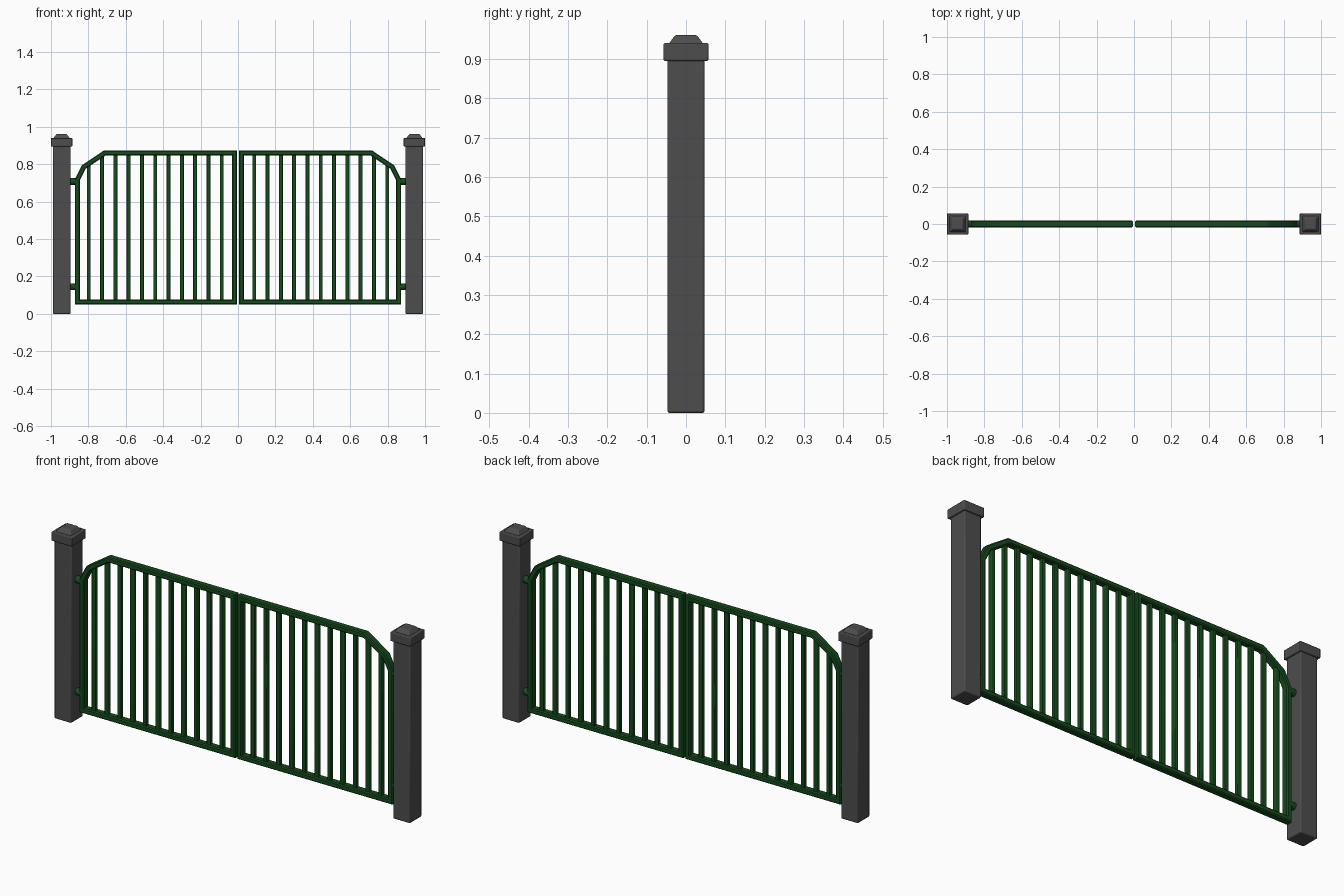
import bpy, bmesh, math
from mathutils import Vector, Matrix

if "Cube" in bpy.data.objects:
    bpy.data.objects.remove(bpy.data.objects["Cube"])

def material(name, rgb):
    m = bpy.data.materials.new(name)
    m.diffuse_color = (*rgb, 1)
    m.use_nodes = True
    m.node_tree.nodes["Principled BSDF"].inputs["Base Color"].default_value = m.diffuse_color
    return m

GREEN = material("dark_green_paint", (0.008, 0.07, 0.012))
GREY = material("dark_grey", (0.075, 0.075, 0.075))

def finish(bm, name, mat, bevel=0.0):
    """Turn a bmesh into an object mirrored across x = 0."""
    bmesh.ops.recalc_face_normals(bm, faces=bm.faces[:])
    me = bpy.data.meshes.new(name)
    bm.to_mesh(me)
    bm.free()
    me.materials.append(mat)
    ob = bpy.data.objects.new(name, me)
    bpy.context.collection.objects.link(ob)
    if bevel:
        b = ob.modifiers.new("bevel", 'BEVEL')
        b.width, b.segments = bevel, 2
    ob.modifiers.new("mirror", 'MIRROR').use_mirror_merge = False
    bpy.ops.object.select_all(action='DESELECT')
    ob.select_set(True)
    bpy.context.view_layer.objects.active = ob
    bpy.ops.object.shade_smooth_by_angle(angle=math.radians(30))
    return ob

def add_box(bm, x, hx, hy, z0, z1, taper=1.0):
    """Box centred on x, y = 0; the top face may be scaled by taper."""
    m = Matrix.Translation((x, 0, (z0 + z1) / 2)) @ Matrix.Diagonal((2 * hx, 2 * hy, z1 - z0, 1))
    vs = bmesh.ops.create_cube(bm, size=1, matrix=m)["verts"]
    for v in vs:
        if v.co.z > (z0 + z1) / 2:
            v.co.x = x + (v.co.x - x) * taper
            v.co.y *= taper

def box_part(name, mat, bevel, *args):
    bm = bmesh.new()
    add_box(bm, *args)
    return finish(bm, name, mat, bevel)

# Posts with caps
PX = -0.943
box_part("post", GREY, 0.005, PX, 0.047, 0.047, 0.0, 0.9)
box_part("post_cap", GREY, 0.004, PX, 0.057, 0.057, 0.895, 0.941)
box_part("post_cap_top", GREY, 0.003, PX, 0.046, 0.046, 0.936, 0.961, 0.6)

# Leaf frame: chamfered rectangular section swept with mitres round the outline
path = [Vector(p) for p in ((-0.859, 0.064), (-0.859, 0.717), (-0.825, 0.785),
                            (-0.713, 0.86), (-0.0185, 0.86), (-0.0185, 0.064))]
W, D, C = 0.0135, 0.018, 0.005
section = [(-W, -D + C), (-W + C, -D), (W - C, -D), (W, -D + C),
           (W, D - C), (W - C, D), (-W + C, D), (-W, D - C)]
bm = bmesh.new()
rings = []
n = len(path)
for i, p in enumerate(path):
    a = (p - path[i - 1]).normalized()
    b = (path[(i + 1) % n] - p).normalized()
    na, nb = Vector((-a.y, a.x)), Vector((-b.y, b.x))
    m = (na + nb).normalized()
    m /= m.dot(na)
    rings.append([bm.verts.new((p.x + m.x * u, v, p.y + m.y * u)) for u, v in section])
for i in range(n):
    r, s = rings[i], rings[(i + 1) % n]
    for k in range(8):
        j = (k + 1) % 8
        bm.faces.new((r[k], r[j], s[j], s[k]))
finish(bm, "gate_frame", GREEN)

# Upright bars, each reaching up into the top rail
def rail_height(x):
    for p, q in zip(path[1:4], path[2:5]):
        if p.x <= x <= q.x:
            return p.y + (q.y - p.y) * (x - p.x) / (q.x - p.x)

bm = bmesh.new()
for i in range(11):
    x = -0.798 + 0.0711 * i
    add_box(bm, x, 0.0105, 0.0105, 0.064, rail_height(x))
finish(bm, "gate_bars", GREEN, 0.003)

# Hinge pins between post and leaf
bm = bmesh.new()
for z in (0.145, 0.708):
    m = Matrix.Translation((-0.883, 0, z)) @ Matrix.Rotation(math.pi / 2, 4, 'Y')
    bmesh.ops.create_cone(bm, cap_ends=True, segments=16, radius1=0.018, radius2=0.018,
                          depth=0.045, matrix=m)
finish(bm, "hinges", GREEN)
